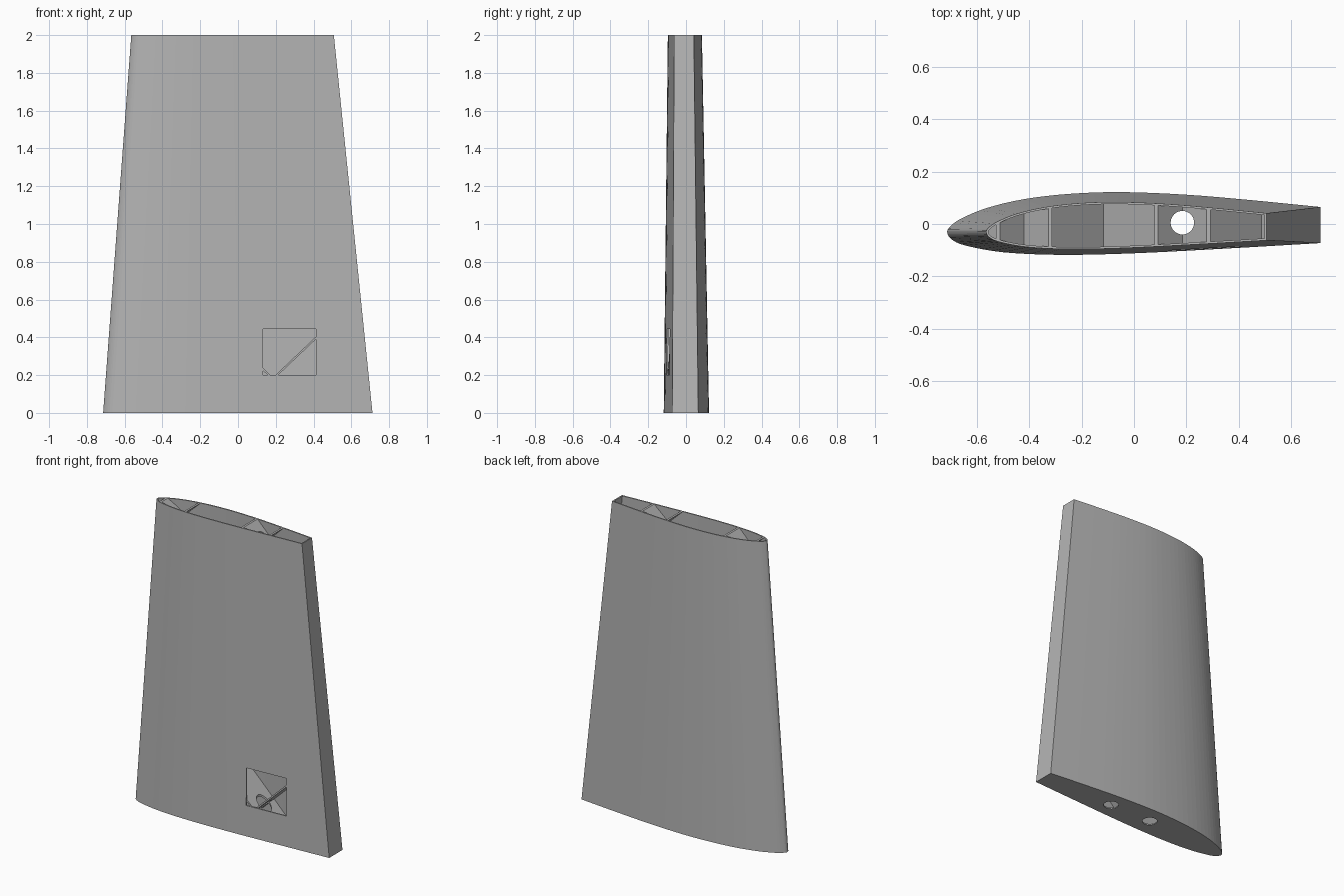
import bpy, bmesh
from mathutils import Vector

if "Cube" in bpy.data.objects:
    bpy.data.objects.remove(bpy.data.objects["Cube"], do_unlink=True)

HEIGHT, TAPER, WALL = 2.0, 0.752, 0.008
TIP_SHIFT = Vector((-0.028, -0.0075))
RIB_SPACING, RIB_SLOPE, RIB_THICK = 0.605, 0.95, 0.01
FALL_START, RISE_START = -0.52, -0.32
HOLE_Y, HOLE_R = 0.005, 0.045

grey = bpy.data.materials.new("plain_grey")
grey.use_nodes = True
colour = (0.46, 0.46, 0.46, 1)
grey.diffuse_color = colour
grey.node_tree.nodes["Principled BSDF"].inputs["Base Color"].default_value = colour

# Root section: back trailing corner, round the nose, front trailing corner
KEYS = [Vector(p) for p in (
    (0.712, 0.065), (0.45, 0.091), (0.2, 0.112), (-0.05, 0.122), (-0.25, 0.115),
    (-0.42, 0.095), (-0.56, 0.062), (-0.66, 0.021), (-0.703, -0.01), (-0.714, -0.032),
    (-0.698, -0.058), (-0.645, -0.082), (-0.5, -0.108), (-0.28, -0.118),
    (0.0, -0.112), (0.35, -0.094), (0.712, -0.073))]


def section(steps=4):
    """Catmull-Rom curve through the key points."""
    pts = [2 * KEYS[0] - KEYS[1]] + KEYS + [2 * KEYS[-1] - KEYS[-2]]
    out = []
    for a, b, c, d in zip(pts, pts[1:], pts[2:], pts[3:]):
        for i in range(steps):
            t = i / steps
            out.append(0.5 * (2 * b + (c - a) * t + (2 * a - 5 * b + 4 * c - d) * t ** 2
                              + (3 * b - a - 3 * c + d) * t ** 3))
    return out + [KEYS[-1]]


def loft(outline, z0, capped):
    """Tapered skin with a closed foot and an optional top cap."""
    bm = bmesh.new()
    foot = [bm.verts.new((p.x, p.y, z0)) for p in outline]
    tip = [bm.verts.new((*(p * TAPER + TIP_SHIFT), HEIGHT)) for p in outline]
    for i in range(len(outline)):
        j = (i + 1) % len(outline)
        bm.faces.new((foot[i], foot[j], tip[j], tip[i]))
    bm.faces.new(foot[::-1])
    if capped:
        bm.faces.new(tip)
    return bm


def make_object(name, bm):
    mesh = bpy.data.meshes.new(name)
    bm.to_mesh(mesh)
    bm.free()
    mesh.materials.append(grey)
    obj = bpy.data.objects.new(name, mesh)
    bpy.context.collection.objects.link(obj)
    return obj


def apply(obj, mod):
    bpy.context.view_layer.objects.active = obj
    bpy.ops.object.modifier_apply(modifier=mod.name)


def cut(obj, cutter):
    mod = obj.modifiers.new("cut", 'BOOLEAN')
    mod.operation, mod.solver, mod.object = 'DIFFERENCE', 'EXACT', cutter
    apply(obj, mod)


def cylinder(name, x, z0, z1):
    bm = bmesh.new()
    bmesh.ops.create_cone(bm, cap_ends=True, segments=32, radius1=HOLE_R,
                          radius2=HOLE_R, depth=z1 - z0)
    bmesh.ops.translate(bm, verts=bm.verts, vec=(x, HOLE_Y, (z0 + z1) / 2))
    return make_object(name, bm)


# Cutters: through channel, foot hole and front hatch
channel = cylinder("channel_cutter", 0.185, -0.1, 2.1)
foot_hole = cylinder("foot_hole_cutter", -0.12, -0.05, 0.05)
bm = bmesh.new()
bmesh.ops.create_cube(bm, size=1)
bmesh.ops.scale(bm, verts=bm.verts, vec=(0.28, 0.2, 0.245))
bmesh.ops.translate(bm, verts=bm.verts, vec=(0.272, -0.13, 0.3225))
hatch = make_object("hatch_cutter", bm)
cutters = (channel, foot_hole, hatch)
for c in cutters:
    c.hide_render = True

# Hollow outer skin, open at the tip
outline = section()
skin = make_object("wing_skin", loft(outline, 0, False))
solid = skin.modifiers.new("wall", 'SOLIDIFY')
solid.thickness, solid.offset, solid.use_even_offset = WALL, -1, True
apply(skin, solid)
for c in cutters:
    cut(skin, c)

# Crossed diagonal ribs, trimmed to the inside of the skin
core = [Vector((p.x * 0.995, p.y * 0.96)) for p in outline]


def rib(name, x_top, direction):
    bm = loft(core, WALL / 2, True)
    normal = Vector((RIB_SLOPE, 0, direction)).normalized()
    centre = Vector((x_top, 0, HEIGHT))
    for side in (1, -1):
        bmesh.ops.bisect_plane(bm, geom=bm.verts[:] + bm.edges[:] + bm.faces[:],
                               plane_co=centre + normal * side * RIB_THICK / 2,
                               plane_no=normal * side, clear_outer=True)
        if not bm.faces:
            bm.free()
            return
        bmesh.ops.holes_fill(bm, edges=bm.edges[:], sides=0)
    bmesh.ops.recalc_face_normals(bm, faces=bm.faces[:])
    cut(make_object(name, bm), channel)


for k in range(-5, 7):
    rib(f"falling_rib_{k + 6}", FALL_START + k * RIB_SPACING, 1)
    rib(f"rising_rib_{k + 6}", RISE_START + k * RIB_SPACING, -1)

for c in cutters:
    bpy.data.objects.remove(c, do_unlink=True)
